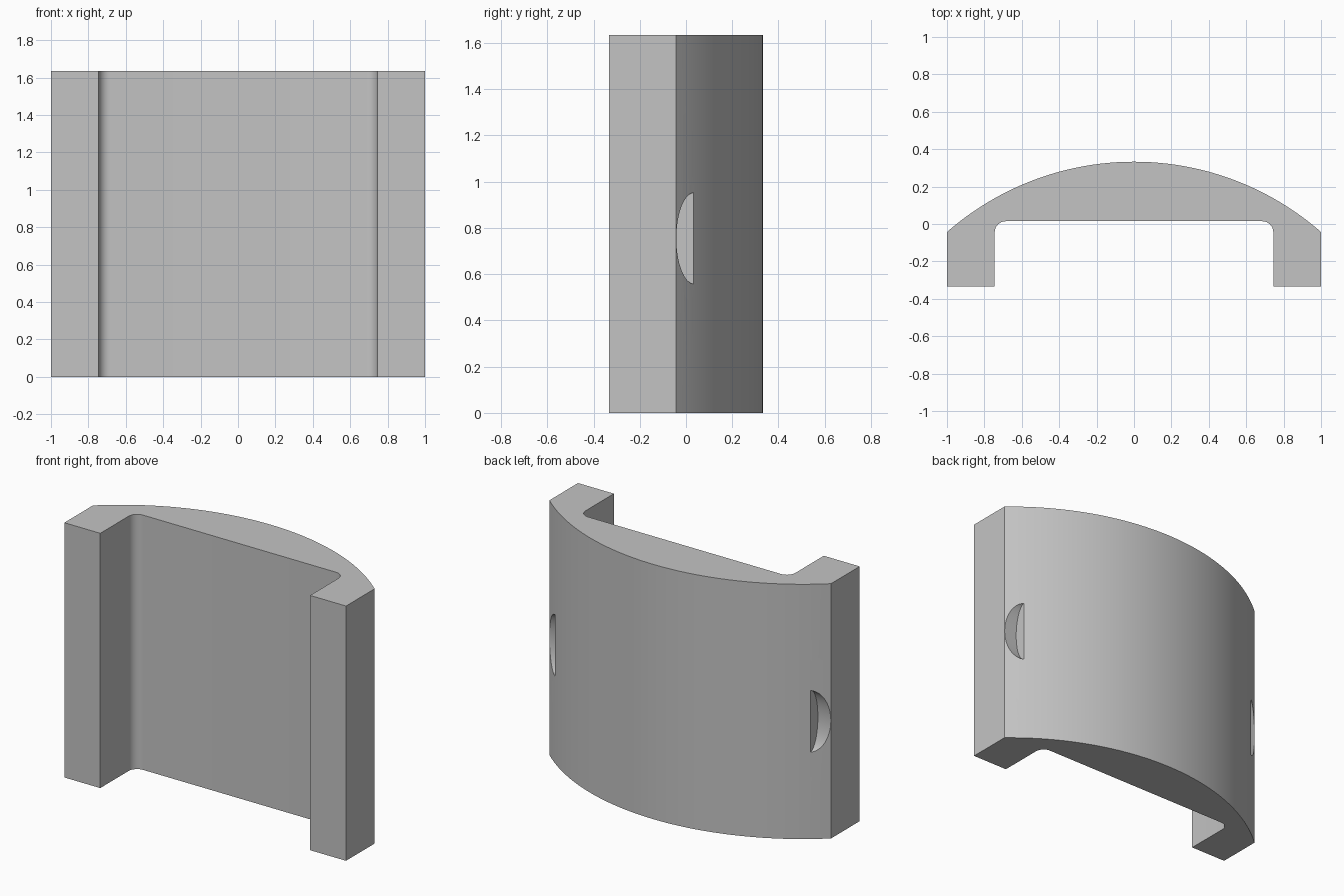
import bpy
import bmesh
from math import asin, cos, pi, sin, sqrt

HEIGHT = 1.635
FRONT, SHOULDER, CROWN = -0.333, -0.043, 0.333   # y levels of the section
LEG_X, WEB_Y, FILLET = 0.745, 0.015, 0.06        # inner channel
POCKET_X, POCKET_Z = 0.907, 0.755                # pocket floor and centre height

cube = bpy.data.objects.get("Cube")
if cube:
    bpy.data.objects.remove(cube, do_unlink=True)

grey = bpy.data.materials.new("plain grey")
grey.use_nodes = True
colour = (0.55, 0.55, 0.55, 1)
grey.diffuse_color = colour
grey.node_tree.nodes["Principled BSDF"].inputs["Base Color"].default_value = colour


def extrude_profile(name, points, direction):
    """Close a ring of points into a face and extrude it to a solid."""
    bm = bmesh.new()
    face = bm.faces.new([bm.verts.new(p) for p in points])
    ext = bmesh.ops.extrude_face_region(bm, geom=[face])
    verts = [g for g in ext["geom"] if isinstance(g, bmesh.types.BMVert)]
    bmesh.ops.translate(bm, verts=verts, vec=direction)
    bmesh.ops.recalc_face_normals(bm, faces=bm.faces)
    mesh = bpy.data.meshes.new(name)
    bm.to_mesh(mesh)
    bm.free()
    mesh.materials.append(grey)
    obj = bpy.data.objects.new(name, mesh)
    bpy.context.collection.objects.link(obj)
    return obj


# Half section: front of leg, inner fillet; mirrored for the other side
half = [(1, FRONT), (LEG_X, FRONT)]
for i in range(9):
    a = i / 8 * pi / 2
    half.append((LEG_X - FILLET + FILLET * cos(a), WEB_Y - FILLET + FILLET * sin(a)))
section = half + [(-x, y) for x, y in reversed(half)]

# Curved back as a circular arc from shoulder to shoulder
rise = CROWN - SHOULDER
radius = (1 + rise * rise) / (2 * rise)
spread = asin(1 / radius)
for i in range(49):
    a = spread * (i / 24 - 1)
    section.append((radius * sin(a), CROWN - radius + radius * cos(a)))

body = extrude_profile("curved_channel_block", [(x, y, 0) for x, y in section], (0, 0, HEIGHT))

# Rounded side pockets with a flat floor facing sideways
for side in (-1, 1):
    ring = [(side * POCKET_X,
             0.037 + 0.079 * cos(2 * pi * i / 64),
             POCKET_Z + 0.198 * sin(2 * pi * i / 64)) for i in range(64)]
    cutter = extrude_profile("pocket_cutter", ring, (side * 0.3, 0, 0))
    cutter.hide_render = True
    cut = body.modifiers.new("pocket", "BOOLEAN")
    cut.operation = "DIFFERENCE"
    cut.solver = "EXACT"
    cut.object = cutter
    bpy.context.view_layer.objects.active = body
    bpy.ops.object.modifier_apply(modifier=cut.name)
    bpy.data.objects.remove(cutter, do_unlink=True)

bpy.ops.object.select_all(action="DESELECT")
body.select_set(True)
bpy.context.view_layer.objects.active = body
bpy.ops.object.shade_smooth_by_angle(angle=pi / 6)
